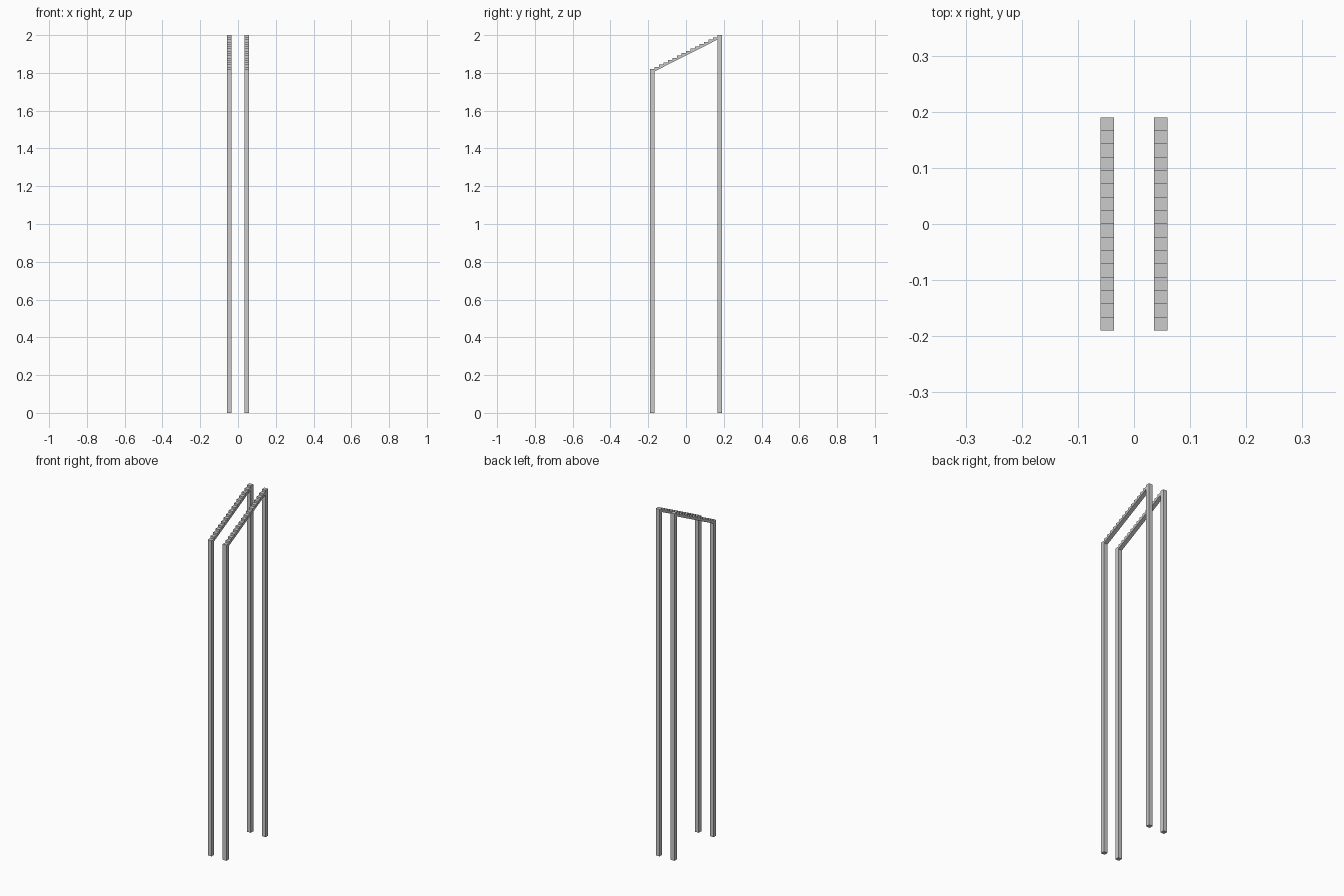
import bpy, bmesh

if "Cube" in bpy.data.objects:
    bpy.data.objects.remove(bpy.data.objects["Cube"])

W = 0.024            # square bar width
X0, X1 = 0.0355, 0.0595
Y = 0.19             # half depth
N = 16               # cells along the depth
PITCH = 2 * Y / N
Z_FRONT, Z_BACK = 1.82, 2.0
RISE = (Z_BACK - Z_FRONT) / (N - 1)


def extruded(name, profile):
    """Extrude a (y, z) profile across the bar width and mirror it in x."""
    bm = bmesh.new()
    face = bm.faces.new([bm.verts.new((X0, y, z)) for y, z in profile])
    geo = bmesh.ops.extrude_face_region(bm, geom=[face])["geom"]
    moved = [v for v in geo if isinstance(v, bmesh.types.BMVert)]
    bmesh.ops.translate(bm, verts=moved, vec=(X1 - X0, 0, 0))
    bmesh.ops.recalc_face_normals(bm, faces=bm.faces)
    mesh = bpy.data.meshes.new(name)
    bm.to_mesh(mesh)
    bm.free()
    obj = bpy.data.objects.new(name, mesh)
    bpy.context.collection.objects.link(obj)
    obj.modifiers.new("mirror", 'MIRROR').use_axis[0] = True
    return obj


def post(name, y0, y1, top):
    return extruded(name, [(y0, 0), (y1, 0), (y1, top), (y0, top)])


# Upright posts
post("front_posts", -Y, -Y + PITCH, Z_FRONT)
post("back_posts", Y - PITCH, Y, Z_BACK)

# Sloping top rails: stepped on top, straight underneath
y_start, y_end = -Y + PITCH, Y - PITCH
rail = [(y_start, Z_FRONT - RISE), (y_end, Z_BACK - 2 * RISE)]
for i in range(N - 2, 0, -1):
    z = Z_FRONT + RISE * i
    rail += [(-Y + PITCH * (i + 1), z), (-Y + PITCH * i, z)]
# drop the repeated end corner if it coincides with the underside
extruded("stepped_rails", rail)
